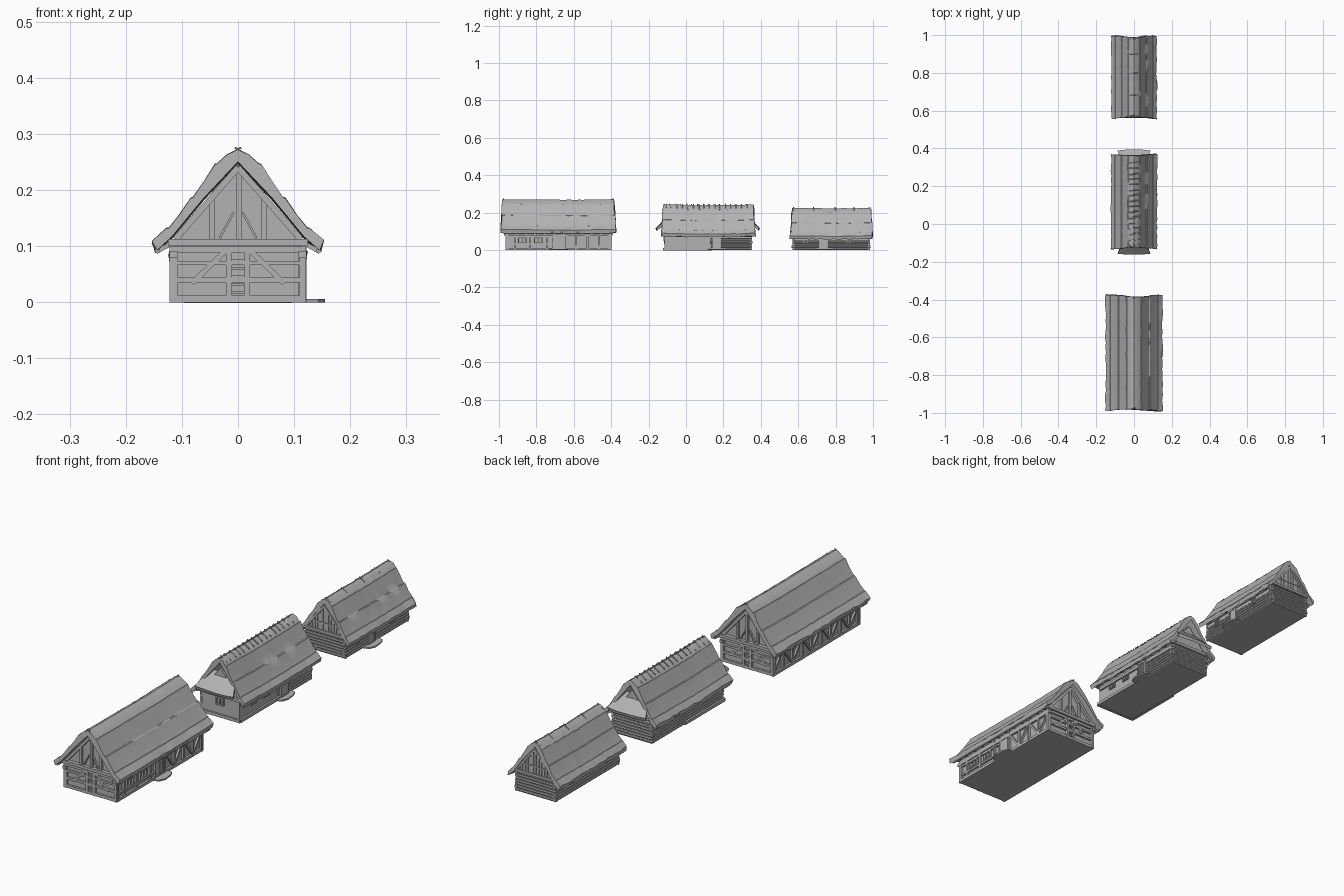
import bpy, bmesh, math, random
from mathutils import Vector, Matrix

if "Cube" in bpy.data.objects:
    bpy.data.objects.remove(bpy.data.objects["Cube"])

random.seed(4)
grey = bpy.data.materials.new("weathered grey")
grey.diffuse_color = (0.45, 0.45, 0.45, 1)
grey.use_nodes = True
grey.node_tree.nodes["Principled BSDF"].inputs["Base Color"].default_value = grey.diffuse_color
X, Y, Z = Vector((1, 0, 0)), Vector((0, 1, 0)), Vector((0, 0, 1))


def finish(bm, name, angle=35):
    bmesh.ops.recalc_face_normals(bm, faces=bm.faces)
    me = bpy.data.meshes.new(name)
    bm.to_mesh(me)
    bm.free()
    ob = bpy.data.objects.new(name, me)
    bpy.context.collection.objects.link(ob)
    me.materials.append(grey)
    bpy.ops.object.select_all(action='DESELECT')
    ob.select_set(True)
    bpy.context.view_layer.objects.active = ob
    bpy.ops.object.shade_smooth_by_angle(angle=math.radians(angle))


def beam(bm, p, q, w, d, normal):
    """Squared timber from p to q, w wide in the wall plane, d deep along normal."""
    p, q = Vector(p), Vector(q)
    a = (q - p).normalized()
    n = (normal - a * normal.dot(a)).normalized()
    m = Matrix((a, a.cross(n), n)).transposed().to_4x4()
    size = Matrix.Diagonal(((q - p).length, w, d, 1))
    bmesh.ops.create_cube(bm, size=1, matrix=Matrix.Translation((p + q) / 2) @ m @ size)


def log(bm, p, q, r, seg=8):
    p, q = Vector(p), Vector(q)
    m = Matrix.Translation((p + q) / 2) @ (q - p).to_track_quat('Z', 'Y').to_matrix().to_4x4()
    bmesh.ops.create_cone(bm, cap_ends=True, segments=seg, radius1=r, radius2=r,
                          depth=(q - p).length, matrix=m)


def prism(bm, profile, y0, y1):
    ring = [[bm.verts.new((x, y, z)) for x, z in profile] for y in (y0, y1)]
    n = len(profile)
    bm.faces.new(ring[0])
    bm.faces.new(ring[1])
    for i in range(n):
        bm.faces.new((ring[0][i], ring[0][(i + 1) % n], ring[1][(i + 1) % n], ring[1][i]))


def walls(name, hw, y0, y1, eave, apex):
    bm = bmesh.new()
    prism(bm, [(-hw, 0), (hw, 0), (hw, eave), (0, apex), (-hw, eave)], y0, y1)
    finish(bm, name)


def thatch(name, half, y0, y1, eave, apex):
    """Layered thatch: a stepped section swept along y with ragged edges."""
    side = [(.13, .945), (.25, .845), (.27, .845), (.40, .66), (.53, .485), (.56, .475),
            (.70, .285), (.82, .15), (.845, .15), (1, .02), (.965, -.09), (.78, .06), (.4, .48)]
    sec = [(0, 1)] + side + [(0, .87)] + [(-u, h) for u, h in reversed(side)]
    ends = [random.uniform(-.004, .004) for _ in sec]
    n, rows = 22, []
    bm = bmesh.new()
    for j in range(n + 1):
        t = j / n
        sag = -.003 * math.sin(math.pi * t) + random.uniform(-.0012, .0012)
        row = []
        for (u, h), e in zip(sec, ends):
            rag = random.uniform(-.003, .003) if abs(u) > .9 else random.uniform(-.0006, .0006)
            taper = .010 * h * (1 - 2 * t)
            y = y0 + (y1 - y0) * t + taper + (e if j in (0, n) else 0)
            row.append(bm.verts.new((u * half + rag, y, eave + (apex - eave) * h + sag + rag * .5)))
        rows.append(row)
    k = len(sec)
    for a, b in zip(rows, rows[1:]):
        for i in range(k):
            bm.faces.new((a[i], a[(i + 1) % k], b[(i + 1) % k], b[i]))
    bm.faces.new(rows[0])
    bm.faces.new(rows[-1])
    finish(bm, name, 28)


def eave_timbers(name, hw, half, y0, y1, eave, step):
    """Wall plates with rafter tails below the thatch."""
    bm = bmesh.new()
    for s in (-1, 1):
        log(bm, (s * half * .95, y0 + .01, eave - .008), (s * half * .95, y1 - .01, eave - .008), .005, 6)
        beam(bm, (s * hw, y0 + .012, eave - .015), (s * hw, y1 - .012, eave - .015), .012, .014, X)
        for i in range(round((y1 - y0) / step)):
            y = y0 + .03 + i * step
            beam(bm, (s * hw * .9, y, eave + .012), (s * half * .97, y, eave - .01), .008, .008, Z)
    finish(bm, name)


def ridge_sticks(name, ys, z, size):
    bm = bmesh.new()
    for y in ys:
        for s in (-1, 1):
            j = random.uniform(-.004, .004)
            log(bm, (-s * size * .25, y + j + s * .002, z + size * .2),
                (s * size, y + j + s * .002, z - size * .62), .0022, 5)
    finish(bm, name)


def log_walls(name, hw, y0, y1, top, n, sides=((-1, 0, 1), (1, 0, 1)), ends=(0, 1)):
    """Stacked round logs; sides are (sign, start, end) as fractions of the length."""
    bm = bmesh.new()
    r = top / n / 2
    for i in range(n):
        z = r + 2 * r * i
        o = .006 + random.uniform(-.003, .003)
        for s, a, b in sides:
            ya, yb = y0 + (y1 - y0) * a, y0 + (y1 - y0) * b
            log(bm, (s * hw, ya - (o if a == 0 else 0), z), (s * hw, yb + (o if b == 1 else 0), z), r)
        for e in ends:
            log(bm, (-hw - o, (y0, y1)[e], z), (hw + o, (y0, y1)[e], z), r)
    finish(bm, name)


def frame(bm, x, y, z0, z1, w, bar=.006, mullion=False):
    """Door or window surround on a side wall."""
    for yy in (y - w / 2, y + w / 2) + ((y,) if mullion else ()):
        beam(bm, (x, yy, z0), (x, yy, z1), bar if yy != y else bar * .5, .012, X)
    for z in (z0, z1):
        beam(bm, (x, y - w / 2 - bar / 2, z), (x, y + w / 2 + bar / 2, z), bar, .013, X)


def door(name, x, y, h, w):
    bm = bmesh.new()
    frame(bm, x, y, .004, h, w, .008)
    for i in range(4):
        yy = y + w * ((i + .5) / 4 - .5)
        beam(bm, (x, yy, .004), (x, yy, h), w / 4.3, .009, X)
    finish(bm, name)


def step_slab(name, x, y, w, d):
    bm = bmesh.new()
    pts = [(0, -w), (d * .7, -w * .8), (d, -w * .3), (d * .9, w * .5), (d * .6, w), (0, w)]
    lo, hi = [[bm.verts.new((x + a, y + b, z)) for a, b in pts] for z in (0, .006)]
    bm.faces.new(lo)
    bm.faces.new(hi)
    for i in range(6):
        bm.faces.new((lo[i], lo[i - 1], hi[i - 1], hi[i]))
    finish(bm, name)


# ---- Large timber framed house ----
walls("large_house_walls", .113, -.955, -.408, .105, .24)
thatch("large_house_thatch", .151, -.99, -.375, .107, .272)
eave_timbers("large_house_eaves", .115, .151, -.985, -.38, .1, .05)
ridge_sticks("large_house_ridge_sticks", (-.975, -.39), .271, .022)

bm = bmesh.new()
for y in (-.957, -.406):
    def b(x0, z0, x1, z1, w=.01, d=.013):
        beam(bm, (x0, y, z0), (x1, y, z1), w, d, Y)
    for z, w in ((.006, .012), (.04, .009), (.07, .008), (.094, .01)):
        b(-.118, z, .118, z, w)
    b(-.125, .107, .125, .107, .012, .026)
    b(.002, .11, .002, .238, .009)
    for s in (-1, 1):
        b(s * .115, 0, s * .115, .1, .011, .017)
        b(s * .016, 0, s * .016, .096, .01, .017)
        b(s * .022, .092, s * .082, .034, .009)
        b(s * .046, .11, s * .046, .187, .009)
        b(s * .112, .112, 0, .24, .011, .02)
        b(s * .033, .114, s * .008, .16, .004)
    for i in range(5):
        b(-.012, .018 + i * .014, .012, .018 + i * .014, .005, .011)
finish(bm, "large_house_gable_frame")

bm = bmesh.new()
for s in (-1, 1):
    x = s * .115
    for z, w in ((.006, .012), (.094, .012)):
        beam(bm, (x, -.96, z), (x, -.403, z), w, .013, X)
    a, c = (-.65, -.403) if s > 0 else (-.96, -.403)
    n = round((c - a) / .062)
    for i in range(n + 1):
        y = a + (c - a) * i / n
        beam(bm, (x, y, 0), (x, y, .1), .009, .014, X)
        if i < n:
            y2 = y + (c - a) / n
            z0, z1 = (.01, .09) if i % 2 else (.09, .01)
            beam(bm, (x, y, z0), (x, y2, z1), .008, .012, X)
for y in (-.955, -.915, -.835, -.745, -.71):
    beam(bm, (.115, y, 0), (.115, y, .1), .009, .014, X)
beam(bm, (.115, -.96, .03), (.115, -.71, .03), .008, .012, X)
beam(bm, (.115, -.96, .072), (.115, -.71, .072), .008, .012, X)
for y in (-.875, -.79):
    frame(bm, .116, y, .037, .067, .04, .005, True)
finish(bm, "large_house_side_frame")
door("large_house_door", .115, -.682, .085, .044)
step_slab("large_house_step", .118, -.68, .05, .037)

# ---- Middle house: plaster and logs, half-hipped ends ----
walls("middle_house_walls", .088, -.115, .35, .09, .2)
thatch("middle_house_thatch", .122, -.132, .37, .086, .243)
eave_timbers("middle_house_eaves", .088, .12, -.12, .36, .085, .045)
ridge_sticks("middle_house_ridge_sticks", [-.11 + i * .029 for i in range(16)], .241, .026)
log_walls("middle_house_logs", .088, .136, .347, .084, 7, ends=(1,))
log_walls("middle_house_left_logs", .087, -.11, .136, .084, 7, sides=((-1, 0, 1),), ends=())

# Sloping thatch skirts under the open gable tips
bm = bmesh.new()
for y, s in ((-.163, -1), (.395, 1)):
    rows = []
    for dy, z, w in ((0, .118, .088), (.025, .142, .076), (.058, .178, .048),
                     (.06, .165, .048), (.03, .128, .076), (.004, .105, .086)):
        rows.append([bm.verts.new((w * t, y - s * dy + (.006 * t * t * -s),
                                   z + random.uniform(-.0015, .0015)))
                     for t in (-1, -.6, -.2, .2, .6, 1)])
    for i in range(6):
        a, c = rows[i], rows[(i + 1) % 6]
        for k in range(5):
            bm.faces.new((a[k], a[k + 1], c[k + 1], c[k]))
    for k in (0, 5):
        bm.faces.new([r[k] for r in rows])
finish(bm, "middle_house_gable_skirts")

bm = bmesh.new()
for y in (-.03, .055):
    frame(bm, .088, y, .045, .073, .03, .005, True)
for z in (.05, .08):
    beam(bm, (-.016, -.116, z), (.016, -.116, z), .005, .011, Y)
for x in (-.016, 0, .016):
    beam(bm, (x, -.116, .048), (x, -.116, .082), .004, .011, Y)
finish(bm, "middle_house_windows")

bm = bmesh.new()
for s in (-1, 1):
    beam(bm, (s * .09, -.117, .005), (s * .09, .14, .005), .012, .012, X)
beam(bm, (-.094, -.117, .005), (.094, -.117, .005), .012, .012, Y)
beam(bm, (-.1, -.12, .092), (.1, -.12, .092), .012, .016, Y)
beam(bm, (-.1, .353, .092), (.1, .353, .092), .012, .016, Y)
finish(bm, "middle_house_sills")
door("middle_house_door", .093, .165, .075, .038)
step_slab("middle_house_step", .092, .165, .05, .032)

# ---- Small log house ----
walls("small_house_walls", .088, .572, .98, .085, .195)
thatch("small_house_thatch", .12, .558, .998, .074, .226)
eave_timbers("small_house_eaves", .088, .118, .57, .985, .075, .05)
ridge_sticks("small_house_ridge_sticks", (.575, .68, .8, .9, .98), .224, .02)
log_walls("small_house_logs", .088, .574, .978, .084, 7)
bm = bmesh.new()
for y in (.57, .982):
    for i in range(-6, 7):
        x = i * .0125
        beam(bm, (x, y, .084), (x, y, .192 - abs(x) * 1.22), .0105, .008, Y)
    beam(bm, (-.095, y, .09), (.095, y, .09), .01, .018, Y)
    beam(bm, (-.062, y, .125), (.062, y, .125), .006, .014, Y)
    for s in (-1, 1):
        beam(bm, (s * .09, y, .088), (0, y, .197), .008, .016, Y)
finish(bm, "small_house_gable_boards")
bm = bmesh.new()
for y in (.64, .87):
    frame(bm, .092, y, .04, .06, .022, .005)
finish(bm, "small_house_windows")
door("small_house_door", .092, .735, .07, .04)
step_slab("small_house_step", .092, .735, .05, .034)
